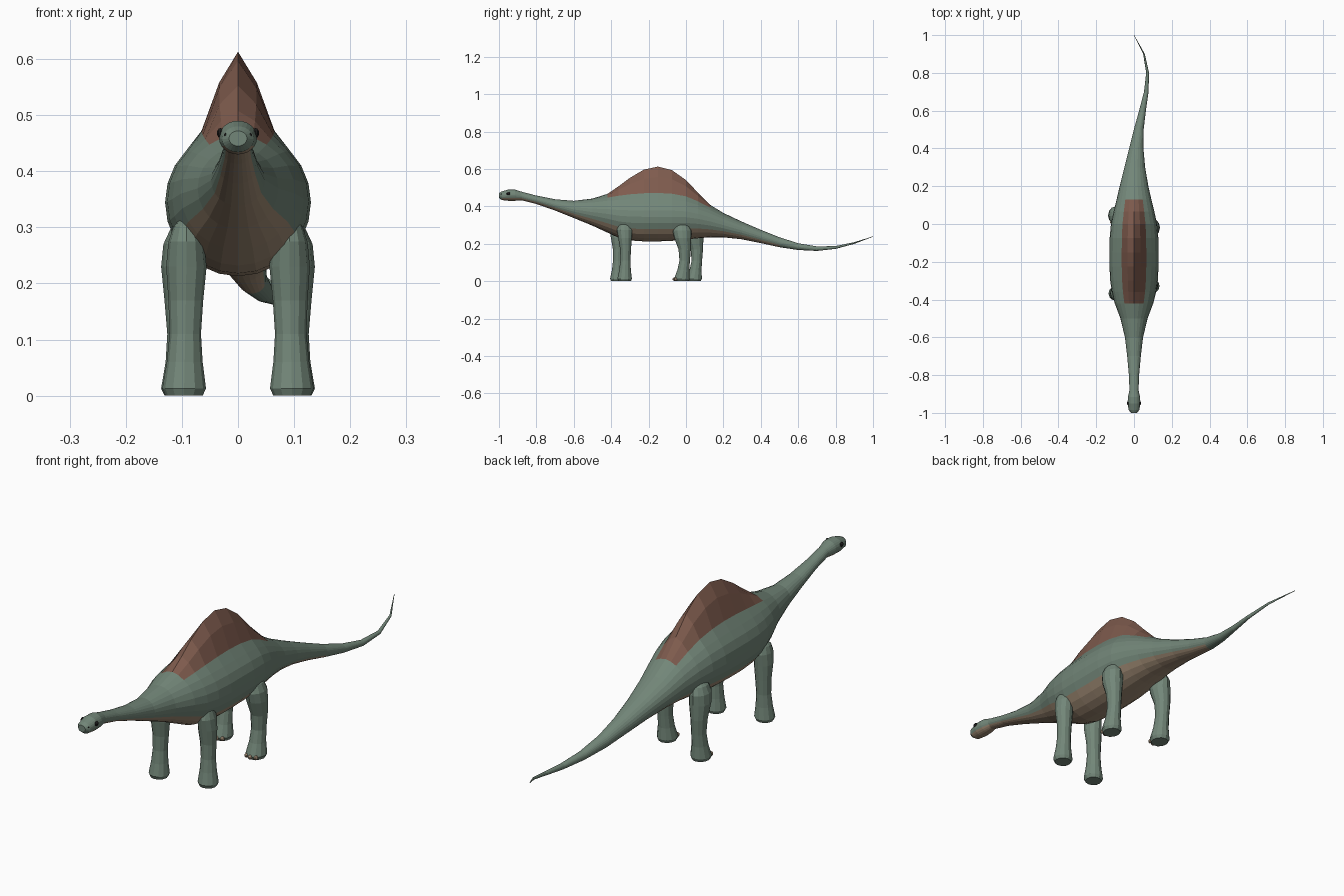
import bpy, bmesh
from math import sin, cos, pi, radians
from mathutils import Matrix


def material(name, rgb):
    m = bpy.data.materials.new(name)
    m.diffuse_color = (*rgb, 1)
    return m


GREEN = material("green_skin", (0.17, 0.24, 0.19))
RUST = material("rust_sail", (0.21, 0.105, 0.075))
TAN = material("tan_belly", (0.34, 0.25, 0.17))
BLACK = material("eye_black", (0.012, 0.012, 0.012))


def finish(name, bm, mats):
    bmesh.ops.recalc_face_normals(bm, faces=bm.faces)
    me = bpy.data.meshes.new(name)
    bm.to_mesh(me)
    bm.free()
    for m in mats:
        me.materials.append(m)
    ob = bpy.data.objects.new(name, me)
    bpy.context.collection.objects.link(ob)
    return ob


def loft(name, rings, mats, pick=lambda row, col: 0):
    """Skin a list of closed rings, capped at both ends."""
    bm = bmesh.new()
    vs = [[bm.verts.new(p) for p in ring] for ring in rings]
    n = len(vs[0])
    for i in range(len(vs) - 1):
        for j in range(n):
            k = (j + 1) % n
            f = bm.faces.new((vs[i][j], vs[i][k], vs[i + 1][k], vs[i + 1][j]))
            f.material_index = pick(i, j)
    bm.faces.new(vs[0])
    bm.faces.new(vs[-1])
    return finish(name, bm, mats)


def blob(name, loc, size, mat):
    bm = bmesh.new()
    bmesh.ops.create_uvsphere(bm, u_segments=10, v_segments=6, radius=1,
                              matrix=Matrix.Translation(loc) @ Matrix.Diagonal((*size, 1)))
    return finish(name, bm, [mat])


# Body from snout to tail tip: y, centre x, top z, bottom z, half width
STATIONS = [
    (-1.00, 0, .472, .445, .016), (-.985, 0, .480, .434, .028),
    (-.95, 0, .490, .430, .034), (-.915, 0, .490, .430, .032),
    (-.88, 0, .479, .433, .024), (-.80, 0, .458, .413, .027),
    (-.70, 0, .438, .378, .036), (-.60, 0, .430, .338, .048),
    (-.50, 0, .442, .297, .072), (-.42, 0, .460, .260, .102),
    (-.36, 0, .469, .232, .117), (-.30, 0, .474, .218, .126),
    (-.225, 0, .476, .213, .130), (-.15, 0, .476, .213, .130),
    (-.075, 0, .473, .216, .129), (0, 0, .462, .223, .122),
    (.065, 0, .437, .230, .108), (.13, 0, .404, .235, .092),
    (.20, 0, .365, .235, .076), (.30, .004, .318, .224, .055),
    (.40, .012, .275, .204, .038), (.50, .025, .235, .182, .026),
    (.60, .045, .203, .167, .018), (.70, .065, .186, .162, .012),
    (.80, .072, .188, .173, .0075), (.90, .053, .209, .200, .0045),
    (1.00, 0, .240, .238, .001),
]
SIDES = 24
RAISE = {0: 1, 1: .63, 2: .1}      # how much each point is pulled up into the sail


def body_ring(y, x, top, bottom, w):
    t = (y + .45) / .6
    sail = .137 * sin(pi * t) ** 1.6 if 0 < t < 1 else 0
    mid, h = (top + bottom) / 2, (top - bottom) / 2
    ring = []
    for j in range(SIDES):
        a = 2 * pi * j / SIDES
        up = RAISE.get(min(j, SIDES - j), 0) * sail
        ring.append((x + w * sin(a), y, mid + h * cos(a) + up))
    return ring


def body_colour(i, j):
    y0, y1 = STATIONS[i][0], STATIONS[i + 1][0]
    if (j < 2 or j >= SIDES - 2) and y0 >= -.43 and y1 <= .14:
        return 1
    if 8 <= j < 16 and y0 > -.99 and y1 <= .51:
        return 2
    return 0


loft("body", [body_ring(*s) for s in STATIONS], [GREEN, RUST, TAN], body_colour)

# Legs: z, y offset, x, radius in x, radius in y
HIND = [
    (0, 0, .098, .033, .036), (.013, 0, .098, .039, .042), (.06, .008, .098, .031, .032),
    (.11, .015, .098, .028, .028), (.17, .015, .099, .032, .033), (.23, .005, .097, .040, .045),
    (.27, .001, .096, .037, .050), (.298, 0, .092, .028, .039), (.313, 0, .088, .012, .018),
]
FRONT = [
    (0, 0, .096, .033, .033), (.013, 0, .096, .039, .039), (.06, .002, .095, .032, .031),
    (.11, .004, .094, .028, .027), (.17, .005, .093, .031, .029), (.23, .002, .092, .036, .036),
    (.275, 0, .092, .032, .042), (.302, 0, .092, .023, .033), (.317, 0, .091, .010, .015),
]


def leg(name, rows, side, y):
    rings = [[(side * x + rx * cos(2 * pi * j / 12), y + dy + ry * sin(2 * pi * j / 12), z)
              for j in range(12)] for z, dy, x, rx, ry in rows]
    loft(name, rings, [GREEN])


for side, word, front_y, hind_y in ((1, "right", -.328, -.022), (-1, "left", -.367, .043)):
    leg("front_leg_" + word, FRONT, side, front_y)
    leg("hind_leg_" + word, HIND, side, hind_y)
    # Toenails on the hind feet
    for n, deg in enumerate((-35, 0, 35)):
        a = radians(deg)
        blob(f"toenail_{word}_{n}", (side * .098 + .036 * sin(a), hind_y - .040 * cos(a), .011),
             (.008, .010, .009), TAN)
    # Eyes and nostrils
    blob("eye_" + word, (side * .031, -.95, .468), (.007, .010, .009), BLACK)
    blob("nostril_" + word, (side * .022, -.988, .465), (.003, .003, .003), BLACK)
